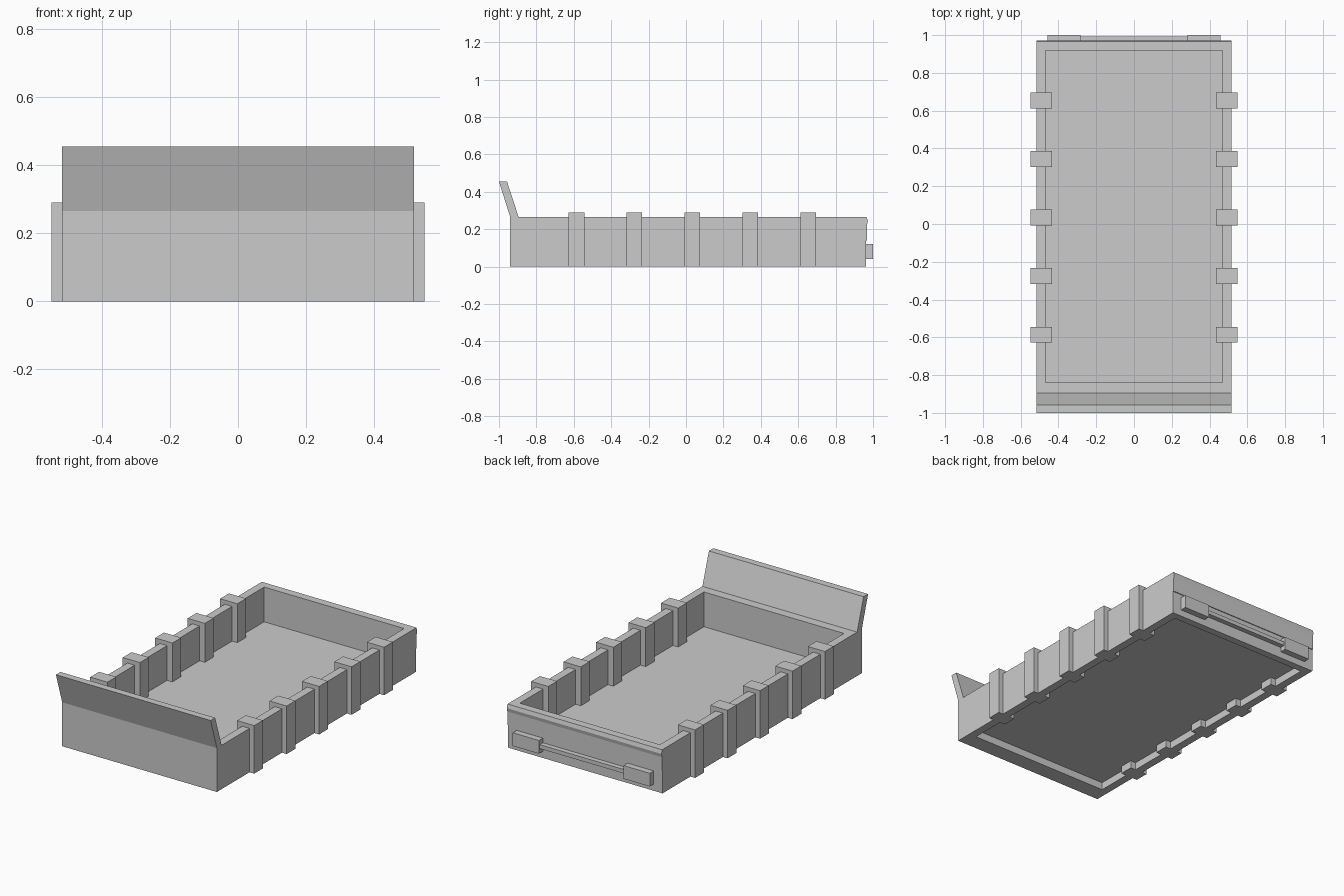
import bpy, bmesh

if "Cube" in bpy.data.objects:
    bpy.data.objects.remove(bpy.data.objects["Cube"])


def prism(name, profile, x0, x1):
    """Extrude a (y, z) profile along x."""
    bm = bmesh.new()
    face = bm.faces.new([bm.verts.new((x0, y, z)) for y, z in profile])
    ext = bmesh.ops.extrude_face_region(bm, geom=[face])
    verts = [g for g in ext["geom"] if isinstance(g, bmesh.types.BMVert)]
    bmesh.ops.translate(bm, verts=verts, vec=(x1 - x0, 0, 0))
    bmesh.ops.recalc_face_normals(bm, faces=bm.faces)
    mesh = bpy.data.meshes.new(name)
    bm.to_mesh(mesh)
    bm.free()
    obj = bpy.data.objects.new(name, mesh)
    bpy.context.collection.objects.link(obj)
    return obj


def box(name, x0, x1, y0, y1, z0, z1):
    return prism(name, [(y0, z0), (y1, z0), (y1, z1), (y0, z1)], x0, x1)


W, WI = 0.517, 0.468          # outer and inner half widths
Y0, Y1 = -0.94, 0.962         # outer ends
YI0, YI1 = -0.84, 0.918       # inner ends
H = 0.265                     # wall height

# Tray walls: a rectangular ring, open above and below the floor
bm = bmesh.new()
rings = []
for z in (0, H):
    for w, a, b in ((W, Y0, Y1), (WI, YI0, YI1)):
        rings.append([bm.verts.new((x, y, z)) for x, y in
                      ((-w, a), (w, a), (w, b), (-w, b))])
ob, ib, ot, it = rings
for r, s in ((ob, ot), (ot, it), (it, ib), (ib, ob)):
    for i in range(4):
        j = (i + 1) % 4
        bm.faces.new((r[i], r[j], s[j], s[i]))
bmesh.ops.recalc_face_normals(bm, faces=bm.faces)
mesh = bpy.data.meshes.new("bed_walls")
bm.to_mesh(mesh)
bm.free()
bpy.context.collection.objects.link(bpy.data.objects.new("bed_walls", mesh))

# Recessed floor
box("bed_floor", -WI, WI, YI0, YI1, 0.045, 0.055)

# Leaning headboard on the front wall
prism("headboard", [(Y0, H), (-0.895, H), (-0.957, 0.455), (-1.0, 0.455)], -W, W)

# Side ribs straddling both walls
for i in range(5):
    y = -0.586 + 0.31 * i
    for side, s in (("right", 1), ("left", -1)):
        x0, x1 = sorted((s * 0.433, s * 0.548))
        box(f"{side}_rib_{i + 1}", x0, x1, y - 0.042, y + 0.042, 0, 0.29)

# Tailgate panel with a sloped upper edge
prism("tailgate_panel", [(Y1, 0.14), (0.967, 0.14), (0.967, 0.22),
                         (0.972, 0.242), (0.966, H), (Y1, H)], -W, W)

# Rear light blocks and the bar joining them
for side, s in (("right", 1), ("left", -1)):
    x0, x1 = sorted((s * 0.283, s * 0.458))
    box(f"{side}_rear_block", x0, x1, Y1, 1.0, 0.04, 0.12)
box("rear_bar", -0.283, 0.283, Y1, 0.992, 0.068, 0.092)
